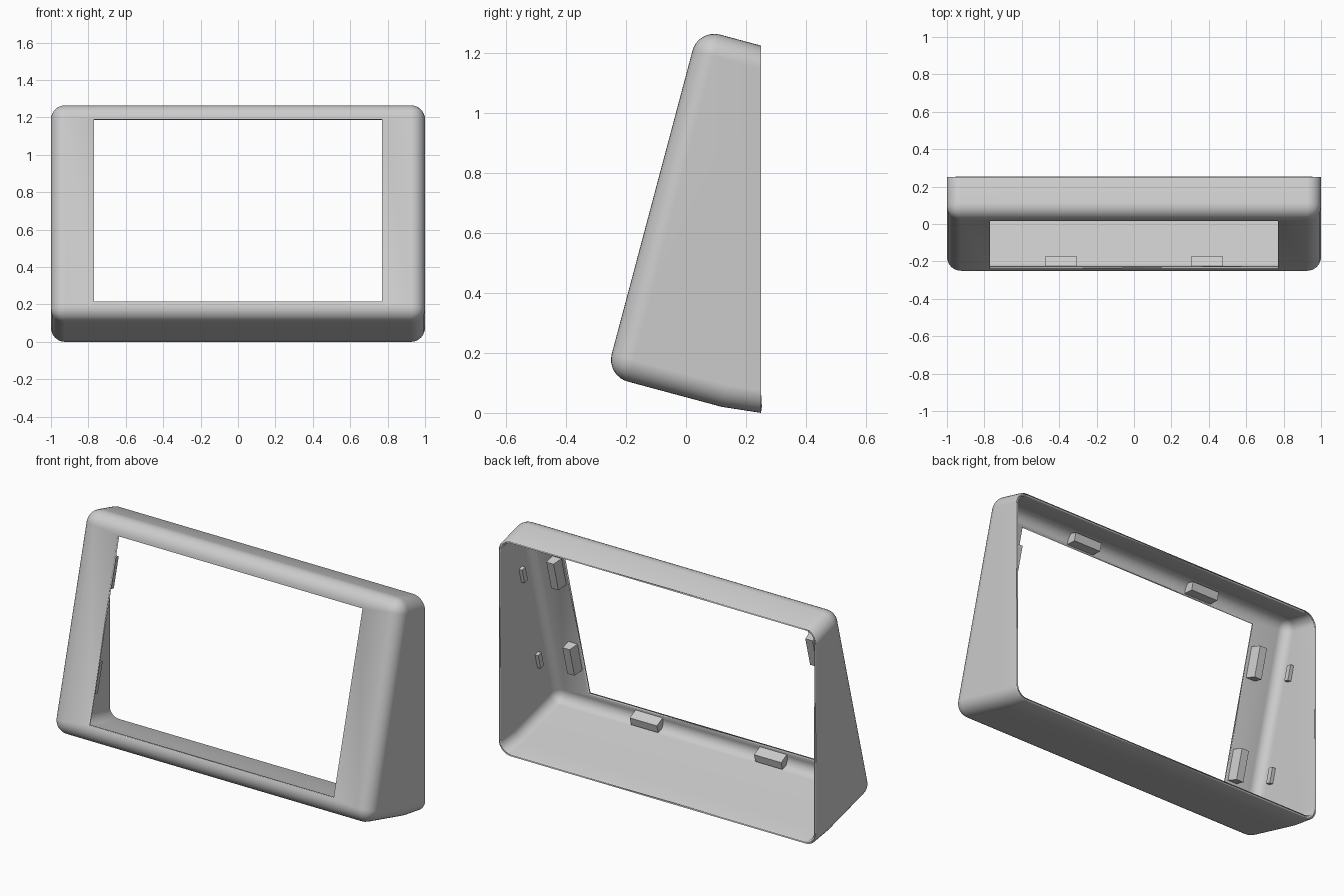
import bpy
import bmesh
from mathutils import Matrix, Vector

if "Cube" in bpy.data.objects:
    bpy.data.objects.remove(bpy.data.objects["Cube"])

WALL = 0.02
RADIUS = 0.075
FRONT_LOW, FRONT_HIGH = Vector((0, -0.267, 0.124)), Vector((0, 0.041, 1.281))
UP = (FRONT_HIGH - FRONT_LOW).normalized()      # up along the sloped front
INWARD = Vector((0, UP.z, -UP.y))               # from the front into the shell

grey = bpy.data.materials.new("light grey plastic")
grey.use_nodes = True
grey.diffuse_color = (0.6, 0.6, 0.6, 1)
grey.node_tree.nodes["Principled BSDF"].inputs["Base Color"].default_value = (0.6, 0.6, 0.6, 1)


def on_front(x, z):
    """Point on the outer front plane at a given height."""
    return FRONT_LOW + UP * ((z - FRONT_LOW.z) / UP.z) + Vector((x, 0, 0))


def make_object(name, bm):
    bmesh.ops.recalc_face_normals(bm, faces=bm.faces)
    mesh = bpy.data.meshes.new(name)
    bm.to_mesh(mesh)
    bm.free()
    obj = bpy.data.objects.new(name, mesh)
    bpy.context.collection.objects.link(obj)
    mesh.materials.append(grey)
    return obj


def prism(bm, profile, offset):
    """Extrude a closed profile of points along an offset."""
    face = bm.faces.new([bm.verts.new(p) for p in profile])
    result = bmesh.ops.extrude_face_region(bm, geom=[face], use_keep_orig=True)
    moved = [v for v in result["geom"] if isinstance(v, bmesh.types.BMVert)]
    bmesh.ops.translate(bm, verts=moved, vec=offset)
    bmesh.ops.recalc_face_normals(bm, faces=bm.faces)


# Housing: side profile extruded across the width
bm = bmesh.new()
side = [FRONT_LOW, FRONT_HIGH, Vector((0, 0.25, 1.225)),
        Vector((0, 0.25, 0)), Vector((0, 0.12, 0.02))]
prism(bm, [p + Vector((-1, 0, 0)) for p in side], Vector((2, 0, 0)))

# Round everything except the back rim and the slight bend underneath
rounded = []
for e in bm.edges:
    a, b = (v.co for v in e.verts)
    is_back = min(a.y, b.y) > 0.24
    is_bend = abs(a.x - b.x) > 1 and abs(a.y - 0.12) < 0.01
    if not (is_back or is_bend):
        rounded.append(e)
bmesh.ops.bevel(bm, geom=rounded, offset=RADIUS, offset_type='OFFSET',
                segments=8, profile=0.5, affect='EDGES', clamp_overlap=True)
bm.normal_update()

# Open back
bmesh.ops.delete(bm, geom=[f for f in bm.faces if f.normal.y > 0.99], context='FACES')

# Screen opening in the sloped front
front = max((f for f in bm.faces if f.normal.dot(INWARD) < -0.99), key=lambda f: f.calc_area())
bmesh.ops.inset_individual(bm, faces=[front], thickness=0.03)
centre = front.calc_center_median()
for v in front.verts:
    v.co = on_front(0.77 if v.co.x > 0 else -0.77, 1.19 if v.co.z > centre.z else 0.215)
bmesh.ops.delete(bm, geom=[front], context='FACES')

housing = make_object("housing", bm)
shell = housing.modifiers.new("wall", 'SOLIDIFY')
shell.thickness = WALL
shell.offset = -1
shell.use_even_offset = True
bpy.ops.object.select_all(action='DESELECT')
housing.select_set(True)
bpy.context.view_layer.objects.active = housing
bpy.ops.object.shade_smooth_by_angle(angle=0.6)
weighted = housing.modifiers.new("flat panels", 'WEIGHTED_NORMAL')
weighted.keep_sharp = True


def clip(name, middle, outward, along, length):
    """Wedge-sided block on the inner front, beside the screen opening."""
    base = middle + INWARD * (WALL - 0.002) - along * length / 2
    bm = bmesh.new()
    profile = [base + outward * s + INWARD * d
               for s, d in ((0.008, 0), (0.065, 0), (0.065, 0.058), (0.02, 0.058))]
    prism(bm, profile, along * length)
    return make_object(name, bm)


X = Vector((1, 0, 0))
for sign, side_name in ((1, "left"), (-1, "right")):
    # Clips above and below the opening
    clip(f"bottom_clip_{side_name}", on_front(0.39 * sign, 0.215), -UP, X, 0.17)
    clip(f"top_clip_{side_name}", on_front(0.39 * sign, 1.185), UP, X, 0.17)
    for z, level in ((0.45, "lower"), (0.99, "upper")):
        # Clips beside the opening
        clip(f"{level}_side_clip_{side_name}", on_front(0.77 * sign, z), X * sign, UP, 0.17)
        # Small catches on the side walls
        bm = bmesh.new()
        tilt = Matrix((X, INWARD, UP)).transposed().to_4x4()
        place = Matrix.Translation(on_front(0.975 * sign, z - 0.01) + INWARD * 0.115)
        bmesh.ops.create_cube(bm, size=1, matrix=place @ tilt @ Matrix.Diagonal((0.03, 0.03, 0.085, 1)))
        make_object(f"{level}_wall_catch_{side_name}", bm)
